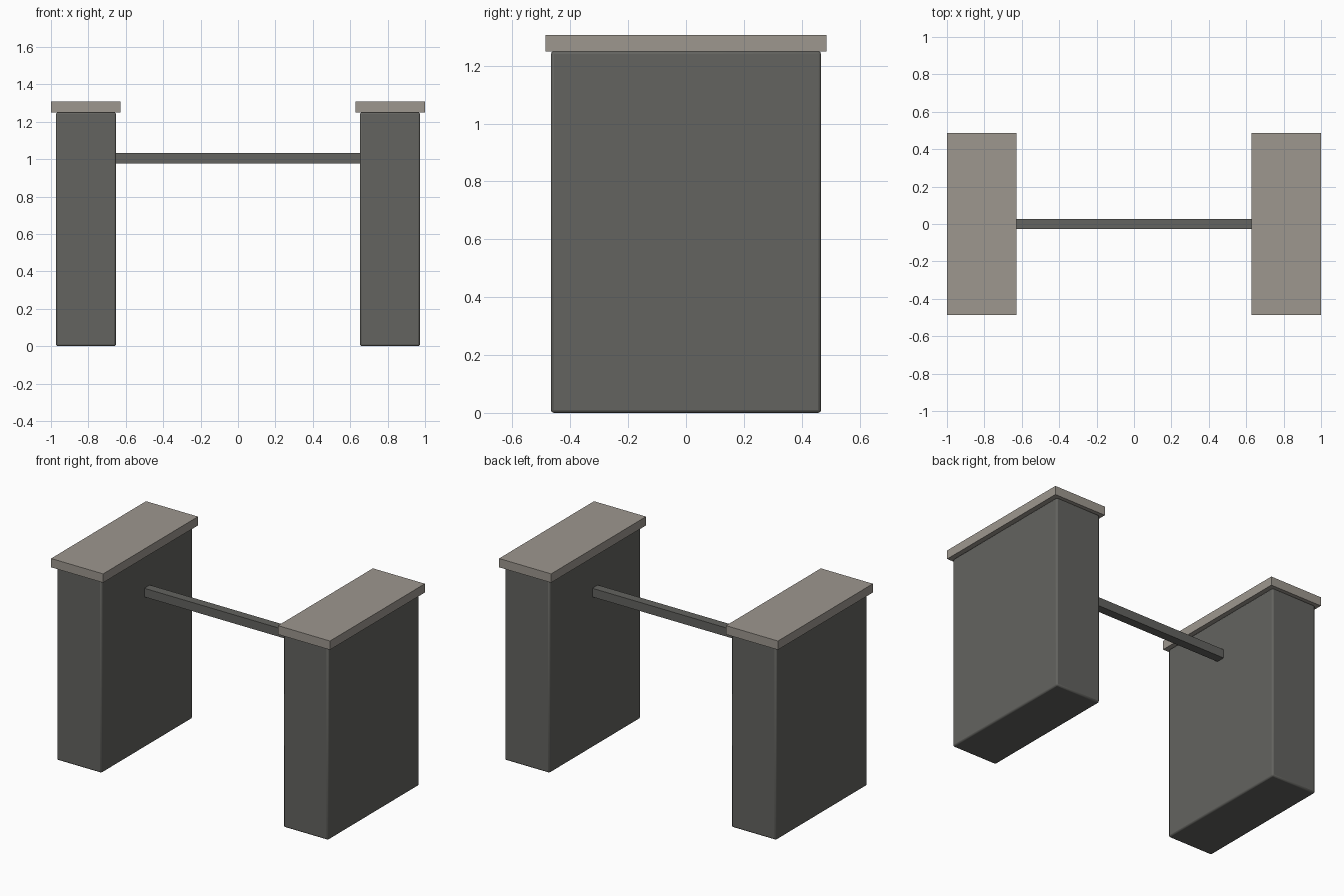
import bpy

# Remove the default object
cube = bpy.data.objects.get("Cube")
if cube:
    bpy.data.objects.remove(cube, do_unlink=True)


def material(name, colour):
    mat = bpy.data.materials.new(name)
    mat.use_nodes = True
    mat.diffuse_color = (*colour, 1)
    mat.node_tree.nodes["Principled BSDF"].inputs["Base Color"].default_value = (*colour, 1)
    return mat


def box(name, low, high, mat, bevel=0):
    """Box between two corners, with optional chamfered edges."""
    bpy.ops.mesh.primitive_cube_add(size=1, location=[(a + b) / 2 for a, b in zip(low, high)])
    obj = bpy.context.object
    obj.name = name
    obj.scale = [b - a for a, b in zip(low, high)]
    bpy.ops.object.transform_apply(location=False, rotation=False, scale=True)
    obj.data.materials.append(mat)
    if bevel:
        mod = obj.modifiers.new("soft_edges", "BEVEL")
        mod.width = bevel
        mod.segments = 2
        bpy.ops.object.shade_smooth_by_angle()
    return obj


dark_stone = material("dark_stone", (0.125, 0.125, 0.115))
pale_stone = material("pale_stone", (0.34, 0.31, 0.275))

# Two pillars, each with an overhanging slab on top
for side, sign in (("left", 1), ("right", -1)):
    x_low, x_high = sorted((sign * 0.652, sign * 0.973))
    box(f"{side}_pillar", (x_low, -0.467, 0), (x_high, 0.467, 1.25), dark_stone, 0.01)
    x_low, x_high = sorted((sign * 0.627, sign))
    box(f"{side}_cap", (x_low, -0.486, 1.25), (x_high, 0.486, 1.307), pale_stone)

# Crossbar joining the pillars
box("crossbar", (-0.66, -0.028, 0.976), (0.66, 0.028, 1.032), dark_stone)
